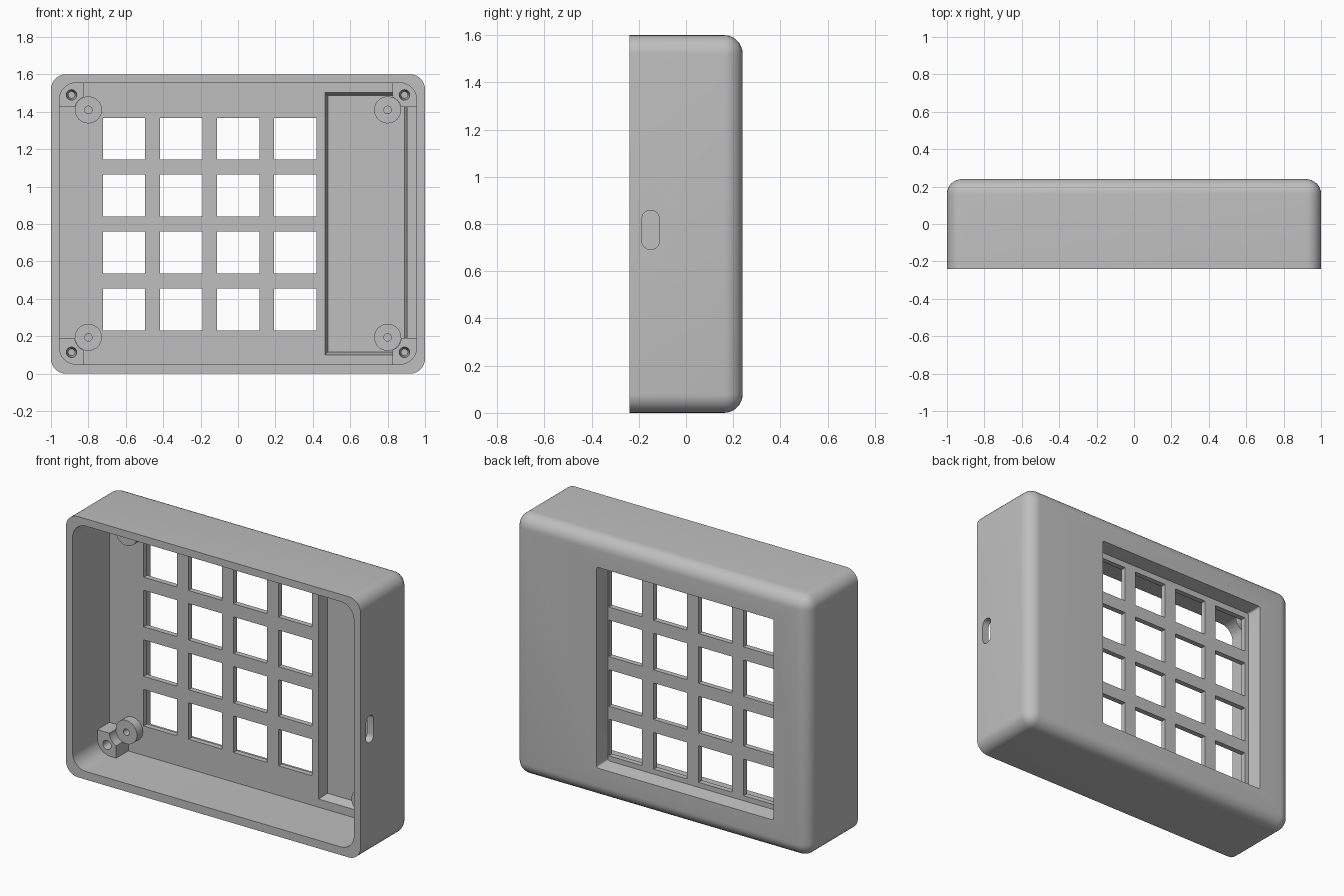
import bpy
import bmesh
import math
from mathutils import Matrix

if "Cube" in bpy.data.objects:
    bpy.data.objects.remove(bpy.data.objects["Cube"], do_unlink=True)

grey = bpy.data.materials.new("matte grey plastic")
grey.use_nodes = True
GREY = (0.52, 0.52, 0.52, 1)
grey.diffuse_color = GREY
grey.node_tree.nodes["Principled BSDF"].inputs["Base Color"].default_value = GREY

FLOOR, POCKET = 0.117, 0.18     # depths of the inner floor and the thin panel


def finish(name, bm):
    bmesh.ops.recalc_face_normals(bm, faces=bm.faces)
    mesh = bpy.data.meshes.new(name)
    bm.to_mesh(mesh)
    bm.free()
    mesh.materials.append(grey)
    obj = bpy.data.objects.new(name, mesh)
    bpy.context.collection.objects.link(obj)
    return obj


def box(name, x, y, z, inset=0.0, radius=0.0, round_back=False):
    """Box over (min, max) ranges; inset narrows the far end, radius rounds corners."""
    bm = bmesh.new()
    bmesh.ops.create_cube(bm, size=1)
    for v in bm.verts:
        far = v.co.y > 0
        d = inset if far else 0
        v.co = (x[1] - d if v.co.x > 0 else x[0] + d, y[far],
                z[1] - d if v.co.z > 0 else z[0] + d)
    if radius:
        def chosen(e):
            a, b = (v.co.y for v in e.verts)
            return abs(a - b) > 1e-4 or (round_back and min(a, b) > y[1] - 1e-4)
        bmesh.ops.bevel(bm, geom=[e for e in bm.edges if chosen(e)], offset=radius,
                        segments=8, profile=0.5, affect='EDGES')
    return finish(name, bm)


def cylinder(name, x, z, radius, y, end_radius=None):
    """Cylinder or cone along y."""
    bm = bmesh.new()
    place = Matrix.Translation((x, (y[0] + y[1]) / 2, z)) @ Matrix.Rotation(-math.pi / 2, 4, 'X')
    bmesh.ops.create_cone(bm, cap_ends=True, segments=40, radius1=radius,
                          radius2=radius if end_radius is None else end_radius,
                          depth=y[1] - y[0], matrix=place)
    return finish(name, bm)


def cut(target, cutter):
    mod = target.modifiers.new("cut", 'BOOLEAN')
    mod.operation = 'DIFFERENCE'
    mod.solver = 'EXACT'
    mod.object = cutter
    bpy.context.view_layer.objects.active = target
    bpy.ops.object.modifier_apply(modifier=mod.name)
    bpy.data.objects.remove(cutter, do_unlink=True)


def smooth(obj):
    bpy.ops.object.select_all(action='DESELECT')
    obj.select_set(True)
    bpy.context.view_layer.objects.active = obj
    bpy.ops.object.shade_smooth_by_angle(angle=math.radians(25))


# Case shell, open at the front and rounded at the back
case = box("case_shell", (-1, 1), (-0.24, 0.24), (0, 1.6), radius=0.08, round_back=True)
cut(case, box("cavity", (-0.955, 0.955), (-0.4, FLOOR), (0.05, 1.555), radius=0.09))

# Thin panel beside the key grid, with sloping sides
cut(case, box("panel_pocket", (0.465, 0.905), (FLOOR - 0.001, POCKET), (0.1, 1.503), inset=0.016))

# Deep recess around the key grid, reaching out past the back face
cut(case, box("grid_recess", (-0.75, 0.425), (0.15, 0.27), (0.2, 1.405),
              inset=-0.018, radius=0.012))

# Four by four key openings
for col in range(4):
    for row in range(4):
        x, z = -0.609 + 0.305 * col, 0.343 + 0.3043 * row
        cut(case, box("key_opening", (x - 0.113, x + 0.113), (0.0, 0.3),
                      (z - 0.112, z + 0.112)))

# Rounded cable slot in the side wall
bm = bmesh.new()
bmesh.ops.create_cube(bm, size=1)
for v in bm.verts:
    v.co = (1 + v.co.x * 0.2, -0.15 + v.co.y * 0.073, 0.775 + v.co.z * 0.165)
long_edges = [e for e in bm.edges if abs(e.verts[0].co.x - e.verts[1].co.x) > 0.1]
bmesh.ops.bevel(bm, geom=long_edges, offset=0.034, segments=6, profile=0.5, affect='EDGES')
cut(case, finish("cable_slot", bm))
smooth(case)

# Screw posts in the corners and lower round standoffs beside them
for sx, side in ((-1, "right"), (1, "left")):
    for sz, level in ((-1, "lower"), (1, "upper")):
        base = (POCKET if sx > 0 else FLOOR) + 0.005
        px, pz = sx * 0.89, 0.802 + sz * 0.688
        ox, oz = sx * 0.8, 0.802 + sz * 0.608
        xs = sorted((sx * 0.827, sx * 0.965))
        zs = sorted((0.808 + sz * 0.617, 0.802 + sz * 0.76))
        post = box(f"{level}_{side}_screw_post", xs, (0.0, base), zs)
        cut(post, cylinder("clearance", ox, oz, 0.073, (-0.1, 0.3)))
        cut(post, cylinder("screw_hole", px, pz, 0.03, (-0.02, 0.1), 0.018))
        smooth(post)
        standoff = cylinder(f"{level}_{side}_standoff", ox, oz, 0.072, (0.06, base))
        cut(standoff, cylinder("pilot_hole", ox, oz, 0.02, (0.0, 0.11)))
        smooth(standoff)
